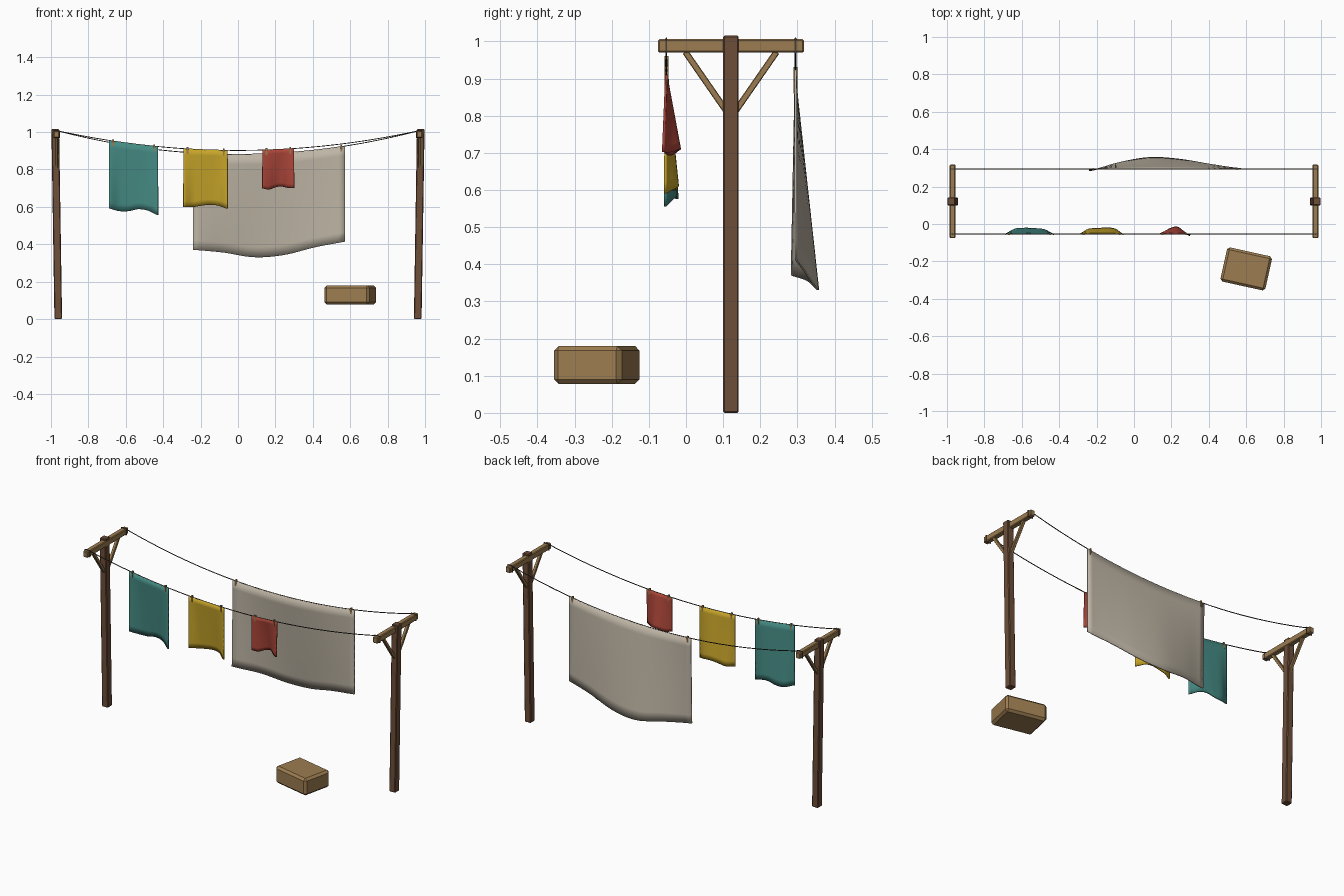
import bpy, bmesh, math
from mathutils import Vector, Matrix

if "Cube" in bpy.data.objects:
    bpy.data.objects.remove(bpy.data.objects["Cube"])

def srgb(r, g, b):
    lin = lambda c: c / 12.92 if c <= 0.04045 else ((c + 0.055) / 1.055) ** 2.4
    return (lin(r / 255), lin(g / 255), lin(b / 255), 1)

def material(name, *rgb):
    m = bpy.data.materials.new(name)
    m.diffuse_color = srgb(*rgb)
    m.use_nodes = True
    m.node_tree.nodes["Principled BSDF"].inputs["Base Color"].default_value = m.diffuse_color
    return m

DARK = material("dark_wood", 110, 78, 57)
LIGHT = material("light_wood", 156, 124, 80)
ROPE = material("rope_dark", 70, 62, 54)
TEAL = material("teal_cloth", 70, 140, 133)
YELLOW = material("yellow_cloth", 200, 165, 42)
RED = material("red_cloth", 172, 70, 57)
LINEN = material("linen_cloth", 190, 181, 165)

def finish(name, bm, mat):
    me = bpy.data.meshes.new(name)
    bm.to_mesh(me)
    bm.free()
    me.materials.append(mat)
    ob = bpy.data.objects.new(name, me)
    bpy.context.collection.objects.link(ob)
    return ob

def block(name, size, matrix, mat, bevel=0.0):
    bm = bmesh.new()
    bmesh.ops.create_cube(bm, size=1)
    bmesh.ops.scale(bm, vec=size, verts=bm.verts)
    if bevel:
        bmesh.ops.bevel(bm, geom=bm.edges[:], offset=bevel, segments=1, affect='EDGES')
    bmesh.ops.transform(bm, matrix=matrix, verts=bm.verts)
    return finish(name, bm, mat)

def beam(name, a, b, width, depth, mat, bevel=0.003):
    a, b = Vector(a), Vector(b)
    z = (b - a).normalized()
    y = Vector((0, 1, 0)) if abs(z.y) < 0.4 else Vector((1, 0, 0))
    x = y.cross(z).normalized()
    y = z.cross(x)
    m = Matrix((x, y, z)).transposed().to_4x4()
    m.translation = (a + b) / 2
    return block(name, (width, depth, (b - a).length), m, mat, bevel)

POST_Y = 0.121
LINES = {"front": (-0.053, 0.106), "back": (0.295, 0.127)}   # y, sag

def line_z(x, sag):
    return 1.008 - sag * (1 - (x / 0.97) ** 2)

# posts, crossbars and braces at both ends
for s, side in ((-1, "left"), (1, "right")):
    beam(side + "_post", (s * 0.961, POST_Y, 0), (s * 0.977, POST_Y, 1.016),
         0.041, 0.042, DARK, 0.004)
    block(side + "_crossbar", (0.031, 0.393, 0.036),
          Matrix.Translation((s * 0.97, POST_Y, 0.988)), LIGHT, 0.004)
    for d, end in ((-1, "front"), (1, "back")):
        beam(f"{side}_{end}_brace", (s * 0.971, POST_Y + d * 0.012, 0.812),
             (s * 0.971, POST_Y + d * 0.123, 0.972), 0.017, 0.017, LIGHT, 0.002)
        # rope loop around the crossbar
        block(f"{side}_{end}_rope_loop", (0.035, 0.005, 0.041),
              Matrix.Translation((s * 0.97, LINES[end][0], 0.9885)), ROPE)

# sagging lines
for end, (y, sag) in LINES.items():
    cu = bpy.data.curves.new(end + "_line", 'CURVE')
    cu.dimensions = '3D'
    cu.bevel_depth = 0.0025
    cu.bevel_resolution = 1
    cu.use_fill_caps = True
    sp = cu.splines.new('POLY')
    sp.points.add(32)
    for i, p in enumerate(sp.points):
        x = -0.97 + 1.94 * i / 32
        p.co = (x, y, line_z(x, sag), 1)
    cu.materials.append(ROPE)
    bpy.context.collection.objects.link(bpy.data.objects.new(end + "_line", cu))

def smooth_at(vals, u):
    """Catmull-Rom value of evenly spaced samples."""
    t = u * (len(vals) - 1)
    i = min(int(t), len(vals) - 2)
    f = t - i
    p = [vals[min(max(i + k, 0), len(vals) - 1)] for k in (-1, 0, 1, 2)]
    return 0.5 * (2 * p[1] + (p[2] - p[0]) * f
                  + (2 * p[0] - 5 * p[1] + 4 * p[2] - p[3]) * f * f
                  + (3 * p[1] - p[0] - 3 * p[2] + p[3]) * f ** 3)

def cloth(name, end, x0, x1, lengths, billow, mat):
    """Cloth hanging from a line; lengths and bottom billow run left to right."""
    y, sag = LINES[end]
    nu, nv = 24, 10
    bm = bmesh.new()
    rows = []
    for j in range(nv + 1):
        v = j / nv
        row = []
        for i in range(nu + 1):
            u = i / nu
            x = x0 + (x1 - x0) * u
            row.append(bm.verts.new((x, y + smooth_at(billow, u) * v,
                                     line_z(x, sag) - smooth_at(lengths, u) * v)))
        rows.append(row)
    for j in range(nv):
        for i in range(nu):
            f = bm.faces.new((rows[j + 1][i], rows[j + 1][i + 1], rows[j][i + 1], rows[j][i]))
            f.smooth = True
    ob = finish(name, bm, mat)
    mod = ob.modifiers.new("thickness", 'SOLIDIFY')
    mod.thickness = 0.006
    mod.offset = 0
    # two pegs
    for k, x in (("left", x0 + 0.022), ("right", x1 - 0.021)):
        block(f"{name}_{k}_peg", (0.009, 0.011, 0.036),
              Matrix.Translation((x, y, line_z(x, sag) - 0.009)), LIGHT)

# washing
cloth("teal_towel", "front", -0.69, -0.427, (.363, .37, .363, .346, .348, .367),
      (-.002, .025, .03, .028, .022, -.003), TEAL)
cloth("yellow_towel", "front", -0.292, -0.055, (.312, .31, .30, .293, .297, .312),
      (-.002, .024, .028, .031, .026, -.004), YELLOW)
cloth("red_cloth", "front", 0.13, 0.30, (.205, .212, .202, .198, .208, .21),
      (-.002, .012, .03, .036, .012, -.009), RED)
cloth("linen_sheet", "back", -0.24, 0.573, (.518, .526, .551, .546, .52, .511),
      (-.01, .033, .06, .05, .023, .001), LINEN)

# wooden basket block
block("laundry_box", (0.246, 0.187, 0.103),
      Matrix.Translation((0.60, -0.24, 0.129)) @ Matrix.Rotation(math.radians(-12.5), 4, 'Z'),
      LIGHT, 0.013)
